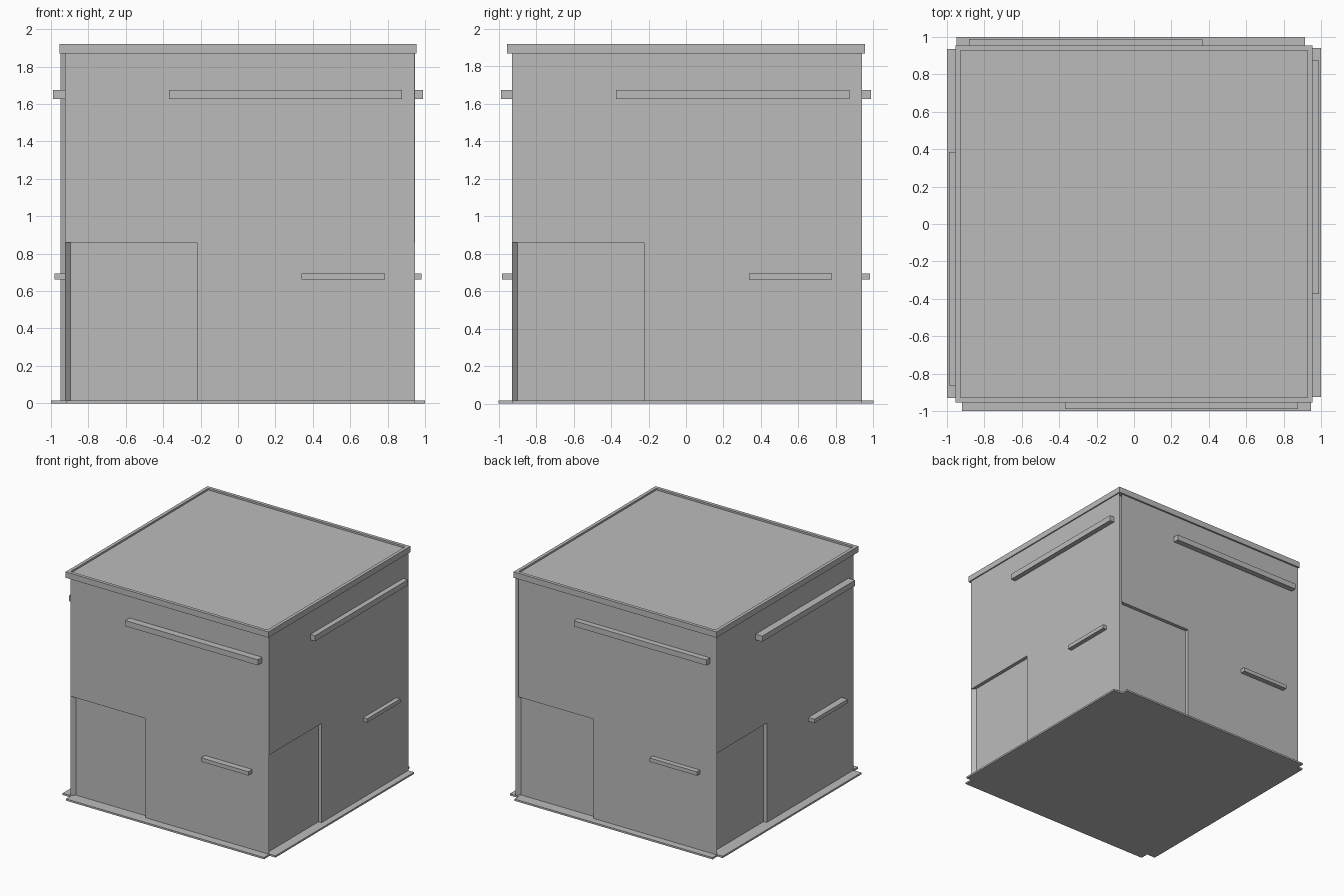
import bpy
import bmesh
from math import pi
from mathutils import Matrix, Vector

if "Cube" in bpy.data.objects:
    bpy.data.objects.remove(bpy.data.objects["Cube"], do_unlink=True)

GREY = (0.5, 0.5, 0.5, 1.0)
material = bpy.data.materials.new("plain_grey")
material.use_nodes = True
material.diffuse_color = GREY
material.node_tree.nodes["Principled BSDF"].inputs["Base Color"].default_value = GREY

CENTRE = Vector((0.01, 0.005, 0))
OUTER, INNER = 0.935, 0.905      # outer wall face and recessed door face
DOOR_EDGE, DOOR_TOP, WALL_TOP = -0.23, 0.86, 1.875


def finish(bm, name, matrix):
    """Turn a bmesh into a placed, flat-shaded object."""
    bmesh.ops.transform(bm, matrix=matrix, verts=bm.verts)
    bmesh.ops.recalc_face_normals(bm, faces=bm.faces)
    mesh = bpy.data.meshes.new(name)
    bm.to_mesh(mesh)
    bm.free()
    mesh.materials.append(material)
    obj = bpy.data.objects.new(name, mesh)
    bpy.context.collection.objects.link(obj)
    return obj


def box(name, x, y, z, matrix=Matrix()):
    """Box from three (low, high) ranges."""
    bm = bmesh.new()
    bmesh.ops.create_cube(bm, size=1)
    for v in bm.verts:
        v.co = [r[0] if c < 0 else r[1] for c, r in zip(v.co, (x, y, z))]
    return finish(bm, name, matrix)


def wall_panel(name, matrix):
    """L-shaped panel with mitred ends and a doorway at one lower corner."""
    outline = [(DOOR_EDGE, 0), (OUTER, 0), (OUTER, WALL_TOP),
               (-OUTER, WALL_TOP), (-OUTER, DOOR_TOP), (DOOR_EDGE, DOOR_TOP)]
    bm = bmesh.new()
    front = [bm.verts.new((u, -OUTER, z)) for u, z in outline]
    back = [bm.verts.new((max(-INNER, min(INNER, u)), -INNER, z)) for u, z in outline]
    bm.faces.new(front)
    bm.faces.new(back[::-1])
    for i in range(len(outline)):
        j = (i + 1) % len(outline)
        bm.faces.new((front[i], back[i], back[j], front[j]))
    return finish(bm, name, matrix)


# Inner block, showing as the recessed doors
core = (-INNER, INNER)
box("inner_block", core, core, (0, WALL_TOP), Matrix.Translation(CENTRE))

# Four sides: name, reach of the base ledge, sideways shift
sides = [("front", 1.005, 0), ("left", 0.99, 0),
         ("back", 0.995, 0.025), ("right", 1.01, 0)]
for i, (side, reach, shift) in enumerate(sides):
    turn = Matrix.Rotation(i * pi / 2, 4, "Z")
    place = Matrix.Translation(CENTRE) @ turn @ Matrix.Translation((shift, 0, 0))

    wall_panel(side + "_wall", place)
    box(side + "_base_ledge", (-0.93, OUTER), (-reach, -0.88), (0, 0.015), place)
    box(side + "_upper_bar", (-0.38, 0.868), (0.012 - reach, -0.92), (1.627, 1.675), place)
    box(side + "_lower_bar", (0.33, 0.775), (0.018 - reach, -0.92), (0.662, 0.695), place)

    # Roof rim, each length overlapping the next corner
    box(side + "_roof_rim", (-0.927, 0.955), (-0.955, -0.927), (1.87, 1.92), turn)

# Roof slab, set just below the rim
roof = (-0.927, 0.927)
box("roof", roof, roof, (1.87, 1.905))
